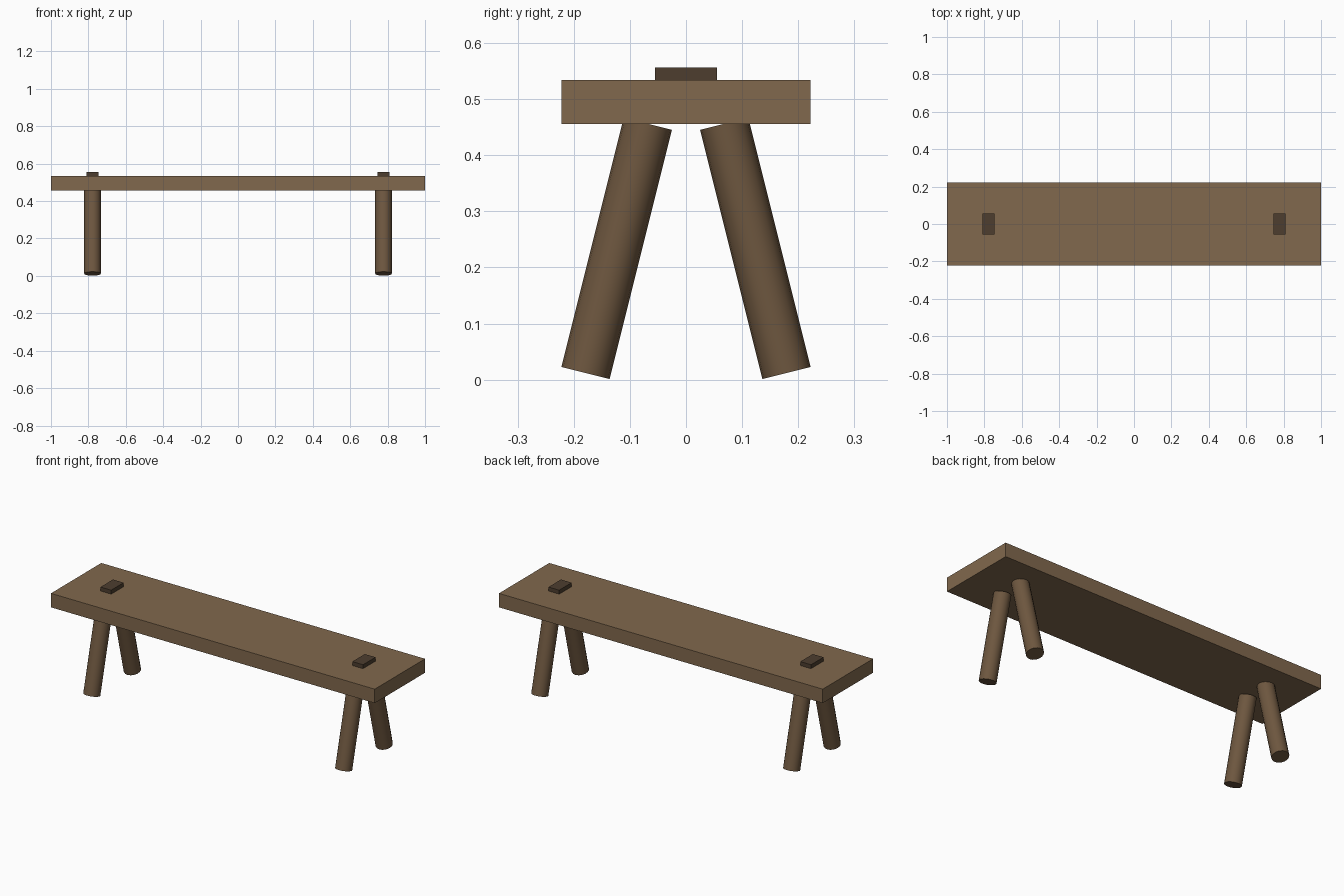
import bpy
import math
from mathutils import Vector

if "Cube" in bpy.data.objects:
    bpy.data.objects.remove(bpy.data.objects["Cube"])


def material(name, color):
    mat = bpy.data.materials.new(name)
    mat.diffuse_color = (*color, 1)
    mat.use_nodes = True
    mat.node_tree.nodes["Principled BSDF"].inputs["Base Color"].default_value = mat.diffuse_color
    return mat


seat_wood = material("seat_wood", (0.22, 0.14, 0.075))
leg_wood = material("leg_wood", (0.155, 0.095, 0.05))
peg_wood = material("peg_wood", (0.075, 0.048, 0.028))


def box(name, lo, hi, mat):
    lo, hi = Vector(lo), Vector(hi)
    bpy.ops.mesh.primitive_cube_add(size=1, location=(lo + hi) / 2)
    obj = bpy.context.object
    obj.name = name
    obj.scale = hi - lo
    bpy.ops.object.transform_apply(location=False, rotation=False, scale=True)
    obj.data.materials.append(mat)


def leg(name, foot, top, radius, mat):
    foot, top = Vector(foot), Vector(top)
    axis = top - foot
    bpy.ops.mesh.primitive_cylinder_add(vertices=16, radius=radius, depth=axis.length,
                                        location=(foot + top) / 2)
    obj = bpy.context.object
    obj.name = name
    obj.rotation_euler = (-math.atan2(axis.y, axis.z), 0, 0)
    obj.data.materials.append(mat)
    bpy.ops.object.shade_smooth_by_angle(angle=math.radians(40))


# Plank seat
box("seat", (-1, -0.222, 0.456), (1, 0.222, 0.534), seat_wood)

# Splayed round legs and the raised tenon above each pair
for side, sx in (("left", -1), ("right", 1)):
    x = sx * 0.778
    box(side + "_tenon", (x - 0.033, -0.055, 0.524), (x + 0.033, 0.055, 0.556), peg_wood)
    for end, sy in (("front", -1), ("back", 1)):
        leg(f"{end}_{side}_leg", (x, sy * 0.179, 0.012), (x, sy * 0.068, 0.456), 0.0443, leg_wood)
